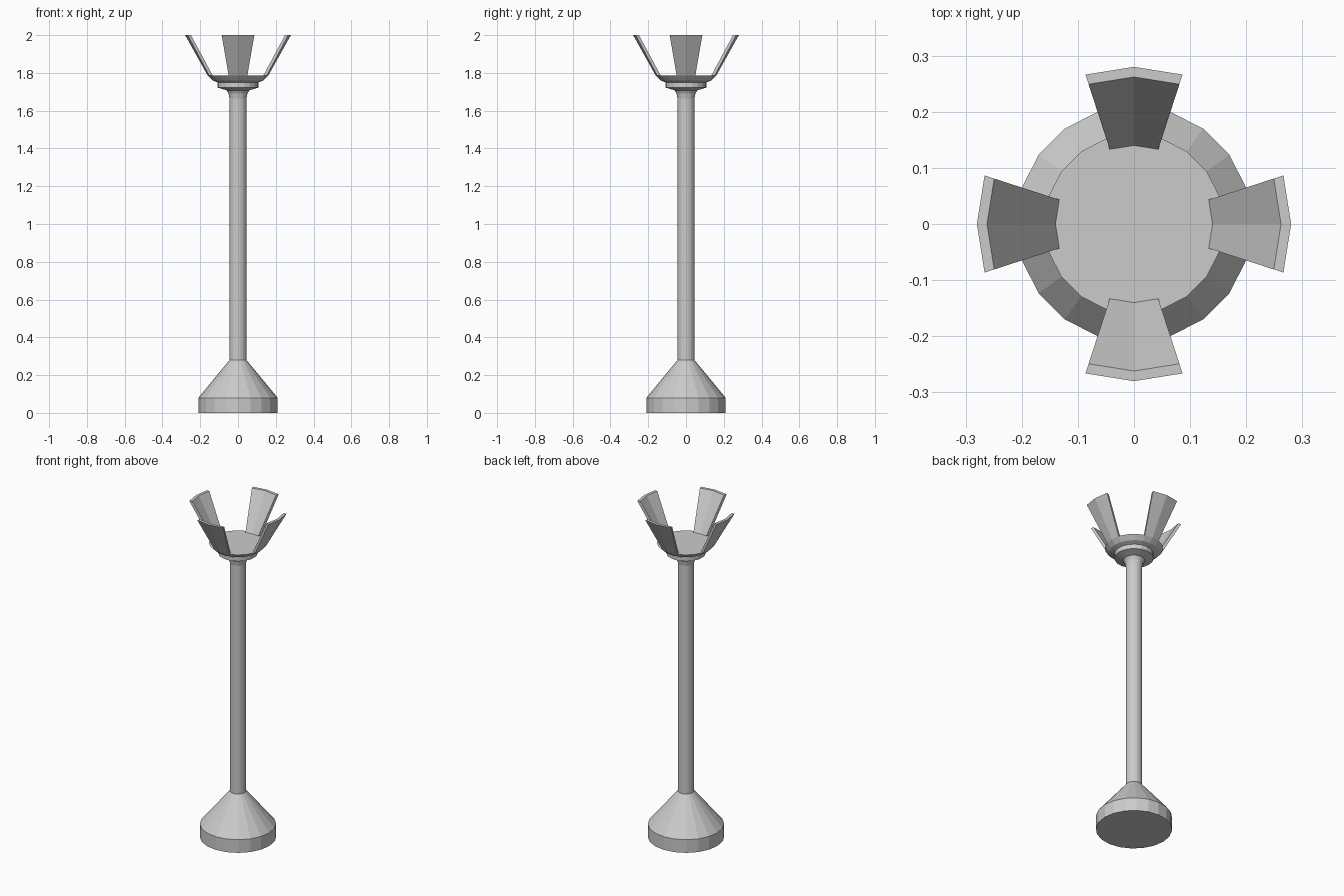
import bpy, bmesh
from math import cos, sin, tau

if "Cube" in bpy.data.objects:
    bpy.data.objects.remove(bpy.data.objects["Cube"])

SIDES = 20


def finish(name, bm):
    bmesh.ops.recalc_face_normals(bm, faces=bm.faces)
    mesh = bpy.data.meshes.new(name)
    bm.to_mesh(mesh)
    bm.free()
    obj = bpy.data.objects.new(name, mesh)
    bpy.context.collection.objects.link(obj)
    return obj


def ring(bm, r, z, steps):
    return [bm.verts.new((r * cos(tau * s / SIDES), r * sin(tau * s / SIDES), z)) for s in steps]


def lathe(name, profile):
    """Solid of revolution with flat end caps."""
    bm = bmesh.new()
    rings = [ring(bm, r, z, range(SIDES)) for r, z in profile]
    for a, b in zip(rings, rings[1:]):
        for i in range(SIDES):
            j = (i + 1) % SIDES
            bm.faces.new((a[i], a[j], b[j], b[i]))
    bm.faces.new(rings[0][::-1])
    bm.faces.new(rings[-1])
    return finish(name, bm)


def petal(name, turn):
    """Flared two-facet wall segment, spanning one side either way of its centre."""
    bm = bmesh.new()
    section = [(0.14, 1.785), (0.16, 1.785), (0.28, 2.0), (0.262, 2.0)]
    steps = [turn - 1, turn, turn + 1]
    rows = [ring(bm, r, z, steps) for r, z in section]
    for k in range(4):
        a, b = rows[k], rows[(k + 1) % 4]
        for i in range(2):
            bm.faces.new((a[i], a[i + 1], b[i + 1], b[i]))
    for i in (0, 2):
        bm.faces.new([row[i] for row in rows])
    return finish(name, bm)


# Weighted foot, post with flared neck, and cup, as one turned outline
lathe("stand", [
    (0.21, 0), (0.21, 0.08), (0.045, 0.28),
    (0.045, 1.665), (0.05, 1.69), (0.06, 1.708), (0.108, 1.722),
    (0.108, 1.75), (0.135, 1.76), (0.16, 1.785),
])

# Four petals around the cup rim
for n, side in enumerate(("right", "back", "left", "front")):
    petal(side + "_petal", n * SIDES // 4)
